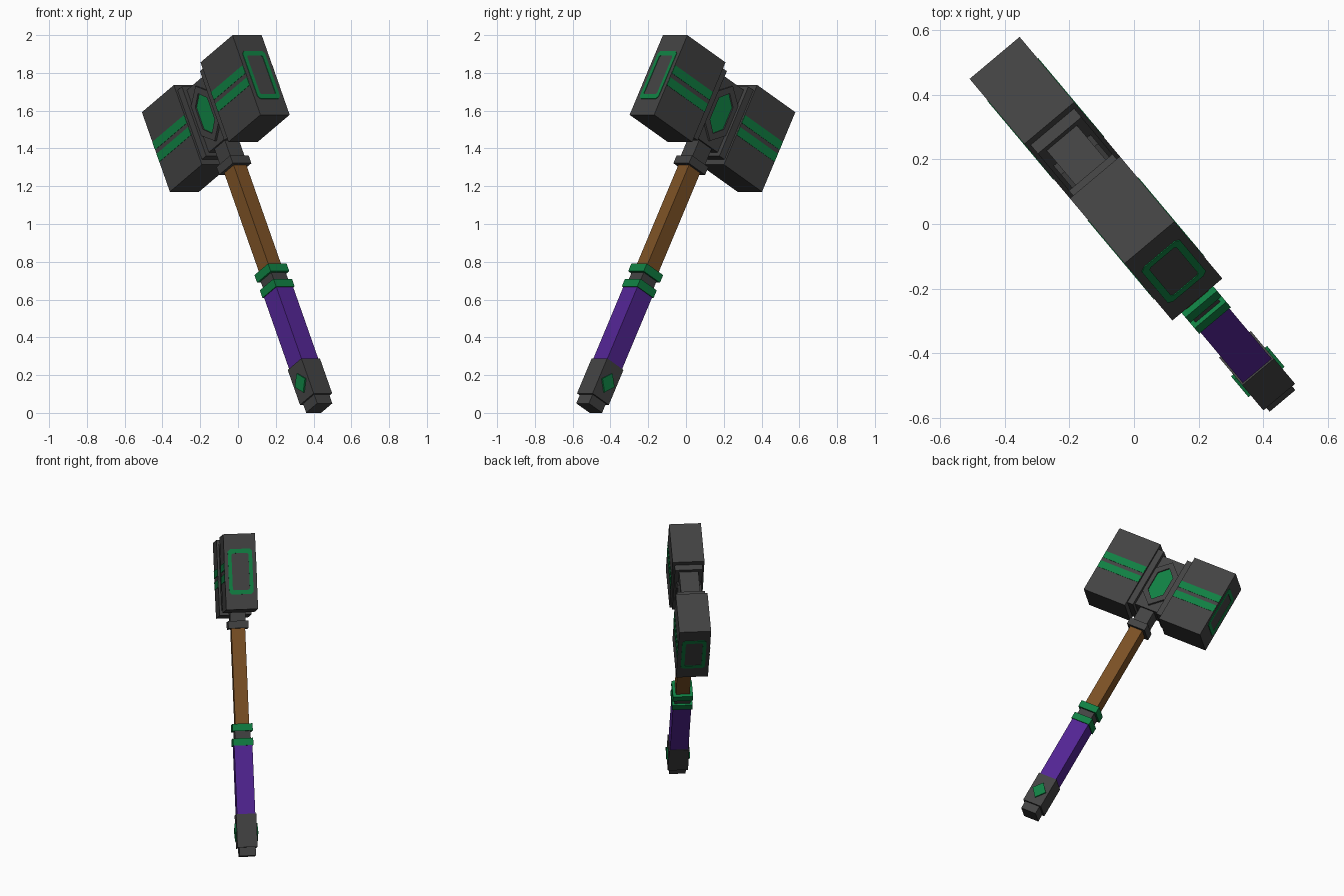
import bpy, bmesh, math
from mathutils import Matrix, Vector

if "Cube" in bpy.data.objects:
    bpy.data.objects.remove(bpy.data.objects["Cube"])

# Local frame: X = along the head, Y = through its thickness, Z = up the handle.
# Origin is the head centre; the whole hammer is leaned and turned into place.
TILT, TURN = math.radians(28.65), math.radians(-50)
h = Vector((math.cos(TURN), math.sin(TURN), 0))
up = Vector((0, 0, 1))
U = h * math.cos(TILT) + up * math.sin(TILT)
V = up * math.cos(TILT) - h * math.sin(TILT)
W = V.cross(U)
centre = h * -0.183 + up * 1.585
PLACE = Matrix.Translation(centre) @ Matrix((U, W, V)).transposed().to_4x4()


def mat(name, rgb):
    m = bpy.data.materials.new(name)
    m.diffuse_color = (*rgb, 1)
    m.use_nodes = True
    m.node_tree.nodes["Principled BSDF"].inputs["Base Color"].default_value = m.diffuse_color
    return m


IRON = mat("dark iron", (0.054, 0.054, 0.054))
WOOD = mat("brown wood", (0.195, 0.080, 0.018))
GRIP = mat("purple grip", (0.084, 0.018, 0.290))
GREEN = mat("green inlay", (0.005, 0.210, 0.054))


def finish(name, bm, material):
    bmesh.ops.recalc_face_normals(bm, faces=bm.faces)
    bm.transform(PLACE)
    me = bpy.data.meshes.new(name)
    bm.to_mesh(me)
    bm.free()
    me.materials.append(material)
    ob = bpy.data.objects.new(name, me)
    bpy.context.collection.objects.link(ob)


def box(name, material, x, y, z):
    """Box from (min, max) ranges."""
    bm = bmesh.new()
    size = [r[1] - r[0] for r in (x, y, z)]
    mid = [(r[0] + r[1]) / 2 for r in (x, y, z)]
    bmesh.ops.create_cube(bm, size=1, matrix=Matrix.Translation(mid) @ Matrix.Diagonal((*size, 1)))
    finish(name, bm, material)


def plate(name, material, outline, near, far, to3d, hole=None):
    """Outline extruded from near to far; with a hole it becomes a frame."""
    bm = bmesh.new()
    rings = [[bm.verts.new(to3d(a, b, d)) for a, b in o]
             for o in (outline, hole) if o for d in (near, far)]
    n = len(outline)

    def bridge(r, q):
        for i in range(n):
            j = (i + 1) % n
            bm.faces.new((r[i], r[j], q[j], q[i]))
    bridge(rings[0], rings[1])
    if hole:
        bridge(rings[2], rings[3])
        bridge(rings[0], rings[2])
        bridge(rings[1], rings[3])
    else:
        bm.faces.new(rings[0])
        bm.faces.new(rings[1])
    finish(name, bm, material)


def hexagon(a, b, tip):
    return [(0, tip), (a, b), (a, -b), (0, -tip), (-a, -b), (-a, b)]


def cut_rect(a, b, c):
    return [(a - c, b), (a, b - c), (a, c - b), (a - c, -b),
            (c - a, -b), (-a, c - b), (-a, b - c), (c - a, b)]


def span(s, a, b):
    return tuple(sorted((s * a, s * b)))


# Head core
box("head_core", IRON, (-0.13, 0.13), (-0.061, 0.061), (-0.188, 0.188))

for s, side in ((1, "right"), (-1, "left")):
    # Striking blocks and their inner collars
    box(f"{side}_block", IRON, span(s, 0.125, 0.425), (-0.101, 0.101), (-0.24, 0.24))
    box(f"{side}_collar", IRON, span(s, 0.085, 0.13), (-0.088, 0.088), (-0.209, 0.209))
    # Green frame on the striking face
    plate(f"{side}_face_frame", GREEN, cut_rect(0.077, 0.144, 0.015), s * 0.42, s * 0.428,
          lambda a, b, d: (d, a, b), cut_rect(0.054, 0.117, 0.008))
    # Twin stripes on both flanks of the block
    for t in (1, -1):
        for k in (1, -1):
            box(f"{side}_stripe", GREEN, span(s, 0.126, 0.424),
                span(t, 0.096, 0.103), span(k, 0.012, 0.06))

for t in (1, -1):
    flank = lambda a, b, d: (a, d, b)
    # Hexagonal gem in its raised frame
    plate("gem_frame", IRON, hexagon(0.082, 0.09, 0.165), t * 0.055, t * 0.075,
          flank, hexagon(0.055, 0.065, 0.12))
    plate("gem", GREEN, hexagon(0.056, 0.066, 0.121), t * 0.058, t * 0.066, flank)
    # Diamond stud on the pommel
    studs = [(0, -1.568), (0.048, -1.625), (0, -1.682), (-0.048, -1.625)]
    plate("pommel_stud", GREEN, studs, t * 0.06, t * 0.073, flank)

# Handle parts, top to bottom: name, material, half width, bottom, top
for name, m, r, lo, hi in (
        ("neck", IRON, 0.049, -0.30, -0.17),
        ("neck_collar", IRON, 0.064, -0.335, -0.288),
        ("shaft", WOOD, 0.044, -0.95, -0.32),
        ("upper_ring", GREEN, 0.064, -0.986, -0.940),
        ("ring_spacer", IRON, 0.050, -1.04, -0.97),
        ("lower_ring", GREEN, 0.064, -1.078, -1.032),
        ("grip", GRIP, 0.058, -1.53, -1.06),
        ("pommel", IRON, 0.064, -1.723, -1.512),
        ("pommel_tip", IRON, 0.052, -1.777, -1.71)):
    box(name, m, (-r, r), (-r, r), (lo, hi))
